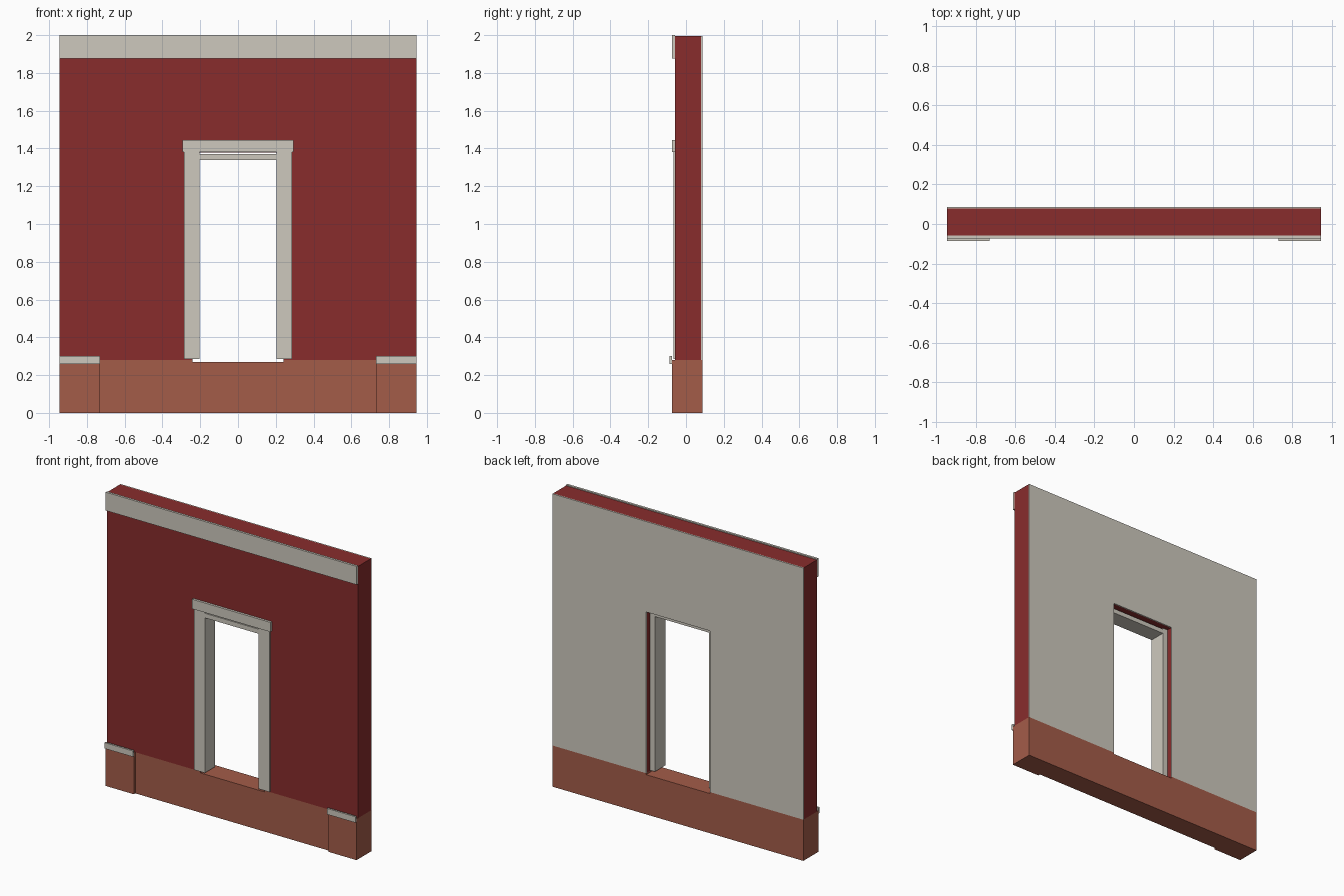
import bpy, bmesh
from mathutils import Vector

if "Cube" in bpy.data.objects:
    bpy.data.objects.remove(bpy.data.objects["Cube"])


def material(name, rgb):
    lin = [((c / 255 + 0.055) / 1.055) ** 2.4 for c in rgb]
    m = bpy.data.materials.new(name)
    m.diffuse_color = (*lin, 1)
    m.use_nodes = True
    m.node_tree.nodes["Principled BSDF"].inputs["Base Color"].default_value = m.diffuse_color
    return m


RED = material("red_plaster", (136, 44, 44))
STONE = material("pale_stone", (206, 201, 190))
BRICK = material("brick", (164, 92, 73))


def prism(name, pts, lo, hi, axis, mat, mirror=False):
    """Extrude a 2D profile along y (points are x,z) or z (points are x,y)."""
    bm = bmesh.new()
    place = (lambda a, b: (a, lo, b)) if axis == "y" else (lambda a, b: (a, b, lo))
    step = Vector((0, hi - lo, 0)) if axis == "y" else Vector((0, 0, hi - lo))
    face = bm.faces.new([bm.verts.new(place(*p)) for p in pts])
    ext = bmesh.ops.extrude_face_region(bm, geom=[face], use_keep_orig=True)
    moved = [g for g in ext["geom"] if isinstance(g, bmesh.types.BMVert)]
    bmesh.ops.translate(bm, vec=step, verts=moved)
    bmesh.ops.recalc_face_normals(bm, faces=bm.faces)
    me = bpy.data.meshes.new(name)
    bm.to_mesh(me)
    bm.free()
    ob = bpy.data.objects.new(name, me)
    me.materials.append(mat)
    bpy.context.collection.objects.link(ob)
    if mirror:
        ob.modifiers.new("mirror", "MIRROR").use_mirror_merge = False
    return ob


def box(name, x, y, z, mat, mirror=False):
    pts = [(x[0], z[0]), (x[1], z[0]), (x[1], z[1]), (x[0], z[1])]
    return prism(name, pts, y[0], y[1], "y", mat, mirror)


W = 0.945                        # half width of the wall
D = 0.24                         # half width of the rough door opening
BASE, SILL, HEAD, TOP = 0.28, 0.27, 1.378, 1.994
FRONT, BACK = -0.058, 0.087

# Wall and back lining: upside-down U around the doorway
u_shape = [(-W, BASE), (-D, BASE), (-D, HEAD), (D, HEAD),
           (D, BASE), (W, BASE), (W, TOP), (-W, TOP)]
prism("wall", u_shape, FRONT, 0.079, "y", RED)
prism("back_lining", u_shape, 0.079, BACK, "y", STONE)

# Brick base with a notch for the doorway threshold
prism("brick_base", [(-W, 0), (W, 0), (W, BASE), (D, BASE), (D, SILL),
                     (-D, SILL), (-D, BASE), (-W, BASE)], FRONT, BACK, "y", BRICK)

# Corner piers and their caps
box("corner_pier", (0.733, W), (-0.074, FRONT), (0, BASE), BRICK, True)
box("pier_cap", (0.73, W), (-BACK, -0.074), (0.26, 0.30), STONE, True)

# Cornice band along the top
box("cornice", (-W, W), (-0.074, FRONT), (1.875, 2.0), STONE)

# Door frame: L-shaped jambs, top lining and lintel
prism("door_jamb", [(0.203, -0.067), (0.285, -0.067), (0.285, FRONT),
                    (D, FRONT), (D, 0.045), (0.203, 0.045)],
      0.284, 1.38, "z", STONE, True)
box("door_head", (-0.203, 0.203), (-0.067, 0.045), (1.34, 1.371), STONE)
box("door_lintel", (-0.295, 0.295), (-0.074, FRONT), (1.38, 1.445), STONE)
